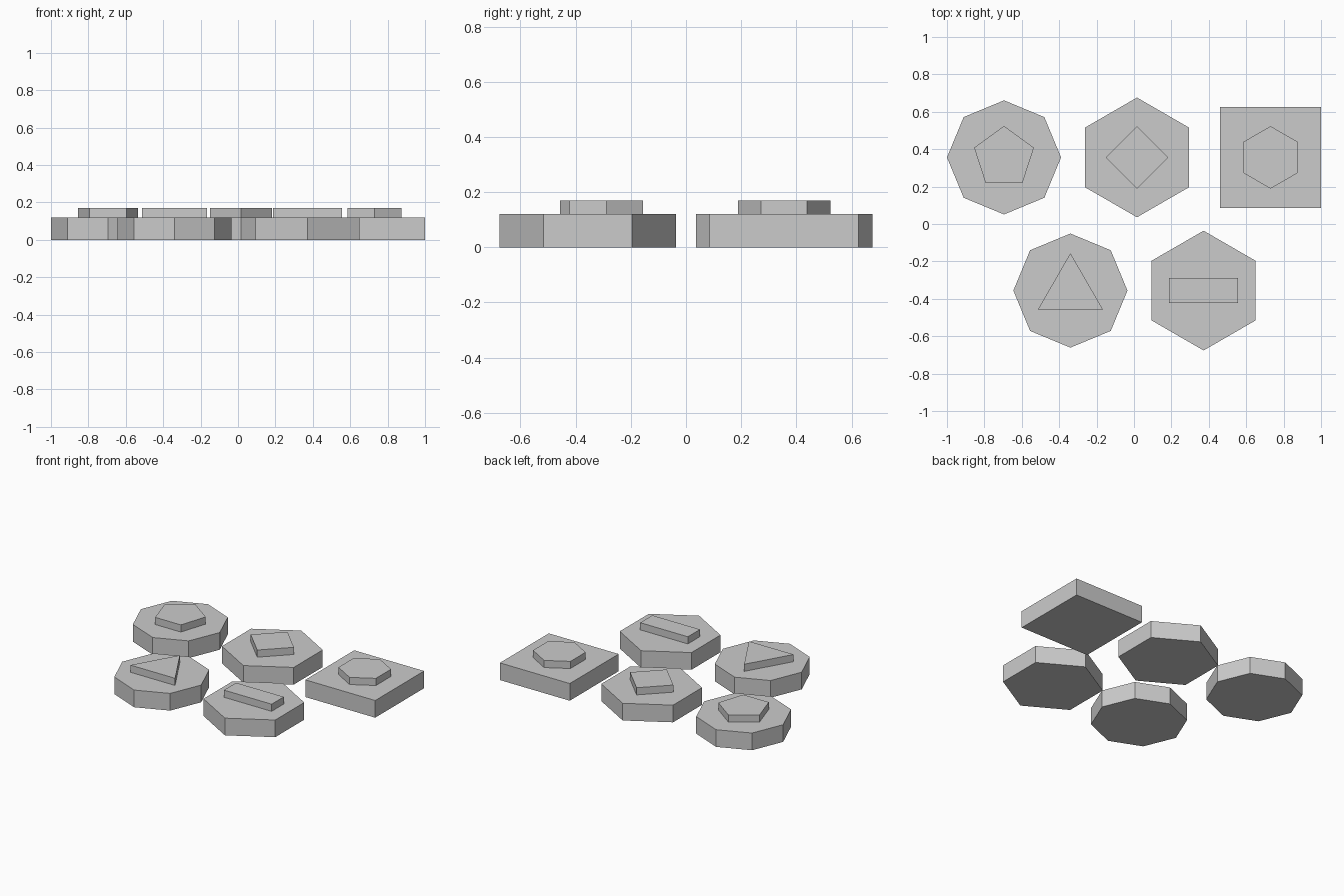
import bpy
import bmesh
from math import cos, sin, pi, sqrt

cube = bpy.data.objects.get("Cube")
if cube:
    bpy.data.objects.remove(cube, do_unlink=True)

GREY = (0.6, 0.6, 0.6, 1)
grey = bpy.data.materials.new("light_grey")
grey.use_nodes = True
grey.diffuse_color = GREY
grey.node_tree.nodes["Principled BSDF"].inputs["Base Color"].default_value = GREY

BASE_TOP, RELIEF_TOP = 0.12, 0.17


def polygon(sides, radius, turn=0.0):
    """Regular outline with its first corner towards the back."""
    angles = [pi / 2 + turn + 2 * pi * i / sides for i in range(sides)]
    return [(radius * cos(a), radius * sin(a)) for a in angles]


def rectangle(hx, hy):
    return [(-hx, -hy), (hx, -hy), (hx, hy), (-hx, hy)]


def prism(name, outline, centre, z0, z1):
    """Extrude a flat outline into a closed solid."""
    bm = bmesh.new()
    face = bm.faces.new([bm.verts.new((x, y, z0)) for x, y in outline])
    result = bmesh.ops.extrude_face_region(bm, geom=[face], use_keep_orig=True)
    top = [v for v in result["geom"] if isinstance(v, bmesh.types.BMVert)]
    bmesh.ops.translate(bm, verts=top, vec=(0, 0, z1 - z0))
    bmesh.ops.recalc_face_normals(bm, faces=bm.faces)
    mesh = bpy.data.meshes.new(name)
    bm.to_mesh(mesh)
    bm.free()
    mesh.materials.append(grey)
    obj = bpy.data.objects.new(name, mesh)
    obj.location = (*centre, 0)
    bpy.context.collection.objects.link(obj)


octagon = polygon(8, 0.305)
hexagon = polygon(6, 0.32)
square = rectangle(0.27, 0.27)
ROW = 0.356

# Each tile is a base slab with a smaller raised shape on top
tiles = [
    ("pentagon", (-0.695, ROW), octagon, polygon(5, 0.168)),
    ("diamond", (0.016, ROW), hexagon, polygon(4, 0.167)),
    ("hexagon", (0.73, ROW), square, polygon(6, 0.167)),
    ("triangle", (-0.34, -ROW), octagon, polygon(3, 0.2)),
    ("bar", (0.372, -ROW), hexagon, rectangle(0.184, 0.067)),
]

for name, centre, base, relief in tiles:
    prism(name + "_tile_base", base, centre, 0, BASE_TOP)
    prism(name + "_relief", relief, centre, BASE_TOP, RELIEF_TOP)
